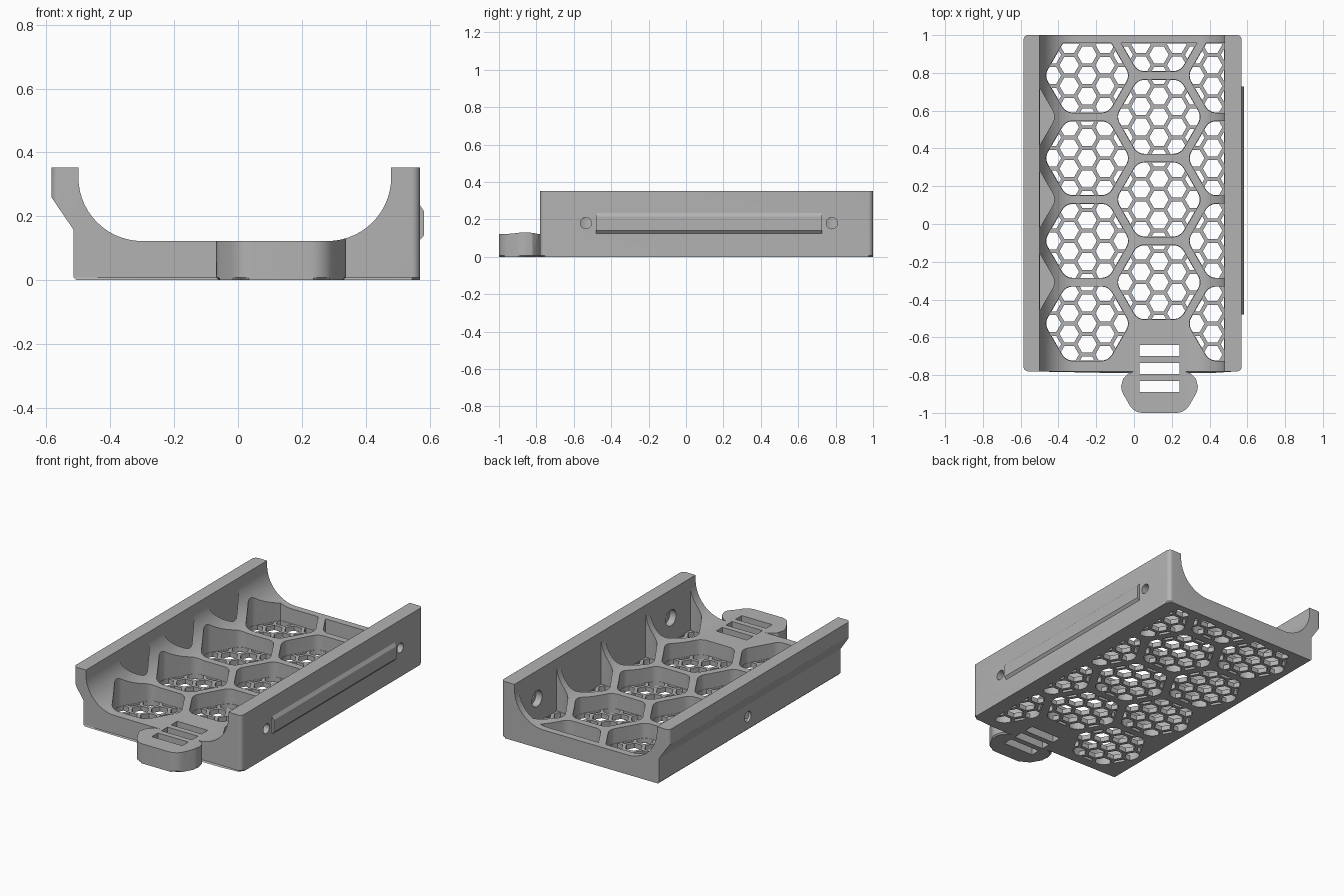
import bpy, bmesh
from math import sin, cos, tan, pi, radians, sqrt
from mathutils import Vector

if "Cube" in bpy.data.objects:
    bpy.data.objects.remove(bpy.data.objects["Cube"])

grey = bpy.data.materials.new("plain_grey")
grey.use_nodes = True
grey.diffuse_color = (0.45, 0.45, 0.45, 1)
grey.node_tree.nodes["Principled BSDF"].inputs["Base Color"].default_value = (0.45, 0.45, 0.45, 1)


def rounded(points, r, steps=6):
    """Round every corner of a polygon."""
    pts = [Vector(p) for p in points]
    out = []
    for i, p in enumerate(pts):
        da = (pts[i - 1] - p).normalized()
        db = (pts[(i + 1) % len(pts)] - p).normalized()
        half = da.angle(db) / 2
        c = p + (da + db).normalized() * (r / sin(half))
        reach = r / tan(half)
        v0, v1 = p + da * reach - c, p + db * reach - c
        for k in range(steps + 1):
            out.append(c + v0.lerp(v1, k / steps).normalized() * r)
    return out


def clip(poly, window):
    """Clip a convex polygon by a convex anticlockwise window."""
    for i, b in enumerate(window):
        a = window[i - 1]
        edge = b - a
        if edge.length < 1e-6:
            continue
        side = lambda p: edge.x * (p.y - a.y) - edge.y * (p.x - a.x)
        out = []
        for j, q in enumerate(poly):
            p = poly[j - 1]
            sp, sq = side(p), side(q)
            if sp * sq < 0:
                out.append(p.lerp(q, sp / (sp - sq)))
            if sq >= 0:
                out.append(q)
        poly = out
    return [p for i, p in enumerate(poly) if (p - poly[i - 1]).length > 1e-4]


def area(poly):
    return abs(sum(poly[i - 1].x * p.y - p.x * poly[i - 1].y for i, p in enumerate(poly))) / 2


def hexagon(x, y, flat):
    r = flat / sqrt(3)
    return [Vector((x + r * cos(k * pi / 3), y + r * sin(k * pi / 3))) for k in range(6)]


def rect(x0, y0, x1, y1):
    return [Vector(p) for p in ((x0, y0), (x1, y0), (x1, y1), (x0, y1))]


PLACE = {"x": lambda a, b, d: (d, a, b),
         "y": lambda a, b, d: (a, d, b),
         "z": lambda a, b, d: (a, b, d)}


def prism(name, polys, lo, hi, axis="z", chamfer=0):
    """Extrude polygons along an axis, with an optional chamfered start."""
    bm = bmesh.new()
    for poly in polys:
        start = [bm.verts.new(PLACE[axis](p[0], p[1], lo)) for p in poly]
        end = [bm.verts.new(PLACE[axis](p[0], p[1], hi)) for p in poly]
        base = bm.faces.new(start)
        bm.faces.new(end)
        for i in range(len(poly)):
            bm.faces.new((start[i - 1], start[i], end[i], end[i - 1]))
        if chamfer:
            bmesh.ops.bevel(bm, geom=list(base.edges), offset=chamfer, segments=1,
                            affect="EDGES", profile=0.5)
    bmesh.ops.recalc_face_normals(bm, faces=bm.faces[:])
    mesh = bpy.data.meshes.new(name)
    bm.to_mesh(mesh)
    bm.free()
    mesh.materials.append(grey)
    obj = bpy.data.objects.new(name, mesh)
    bpy.context.collection.objects.link(obj)
    return obj


def cut(target, tool, operation="DIFFERENCE"):
    tool.hide_render = True
    bpy.context.view_layer.objects.active = target
    mod = target.modifiers.new("cut", "BOOLEAN")
    mod.operation, mod.object, mod.solver = operation, tool, "EXACT"
    bpy.ops.object.modifier_apply(modifier=mod.name)
    bpy.data.objects.remove(tool)


def circle(a, b, r, n=24):
    return [(a + r * cos(2 * pi * k / n), b + r * sin(2 * pi * k / n)) for k in range(n)]


# Cradle cross-section: flat floor rising in arcs to two side walls
R = 0.2
arc = [radians(90 * k / 14) for k in range(15)]
section = [(-0.507, 0), (0.6, 0), (0.6, 0.352), (0.48, 0.352)]
section += [(0.28 + R * cos(t), 0.322 - R * sin(t)) for t in arc]
section += [(-0.3 - R * sin(t), 0.322 - R * cos(t)) for t in arc]
section += [(-0.5, 0.352), (-0.6, 0.352), (-0.6, 0.282), (-0.515, 0.157), (-0.515, 0.008)]
tray = prism("cradle_tray", [section], -1.2, 1.2, "y")

# Footprint: rectangle with a tapered front tongue
body = rounded([(0.57, -0.78), (0.57, 1), (-0.585, 1), (-0.585, -0.78)], 0.025)
tongue = rounded([(-0.127, -0.78), (0, -1), (0.27, -1), (0.397, -0.78)], 0.08)
footprint = body[:21] + body[21:] + tongue
cut(tray, prism("footprint", [footprint], 0, 0.5, chamfer=0.008), "INTERSECT")

# Hexagonal pockets in staggered columns, kept inside the walls
PITCH, FLAT, FLOOR = 0.4377, 0.395, 0.03
window = rect(-0.498, -0.76, 0.478, 0.957)
columns = [(-0.64, 0.568, (0, 1, 2)), (-0.248, 0.786, (0, 1, 2, 3)),
           (0.132, 1.005, (0, 1, 2, 3)), (0.511, 0.786, (0, 1, 2, 3))]
pockets, cells = [], []
small = PITCH / 4
for col, (x, top, rows) in enumerate(columns):
    for row in rows:
        y = top - row * PITCH
        pockets.append(clip(rounded(hexagon(x, y, FLAT), 0.065), window))
        if col == 0:
            continue
        # Fine honeycomb through the pocket floor
        inner = clip(rounded(hexagon(x, y, FLAT - 0.004), 0.063),
                     rect(-0.496, -0.758, 0.476, 0.955))
        for i in range(-2, 3):
            for j in range(-3, 4):
                cx = x + i * small * sqrt(3) / 2
                cy = y + (j + (i % 2) / 2) * small
                cell = clip(hexagon(cx, cy, small - 0.02), inner)
                if len(cell) > 2 and area(cell) > 0.0004:
                    cells.append(cell)
cut(tray, prism("pocket_cutter", pockets, FLOOR, 0.5))
cut(tray, prism("honeycomb_cutter", cells, -0.1, 0.06))

# Plain vent slots through the tongue
slots = [rect(0.03, y - 0.03, 0.24, y + 0.03) for y in (-0.67, -0.765, -0.86)]
cut(tray, prism("slot_cutter", slots, -0.1, 0.3))

# Screw holes with counterbores in one wall, single hole in the other
for y in (-0.535, 0.78):
    cut(tray, prism("screw_hole_cutter", [circle(y, 0.18, 0.03)], 0.4, 0.7, "x"))
    cut(tray, prism("counterbore_cutter", [circle(y, 0.18, 0.05)], 0.38, 0.52, "x"))
cut(tray, prism("side_hole_cutter", [circle(0.127, 0.085, 0.032)], -0.7, -0.47, "x"))

# Chamfered rail on the outside of the left wall
rail = prism("side_rail", [[(0.56, 0.125), (0.57, 0.125), (0.583, 0.14),
                            (0.583, 0.215), (0.57, 0.235), (0.56, 0.235)]],
             -0.48, 0.727, "y")

# Smooth curved walls, keep crisp edges
for obj in (tray, rail):
    bpy.ops.object.select_all(action="DESELECT")
    obj.select_set(True)
    bpy.context.view_layer.objects.active = obj
    bpy.ops.object.shade_smooth_by_angle(angle=radians(25))
